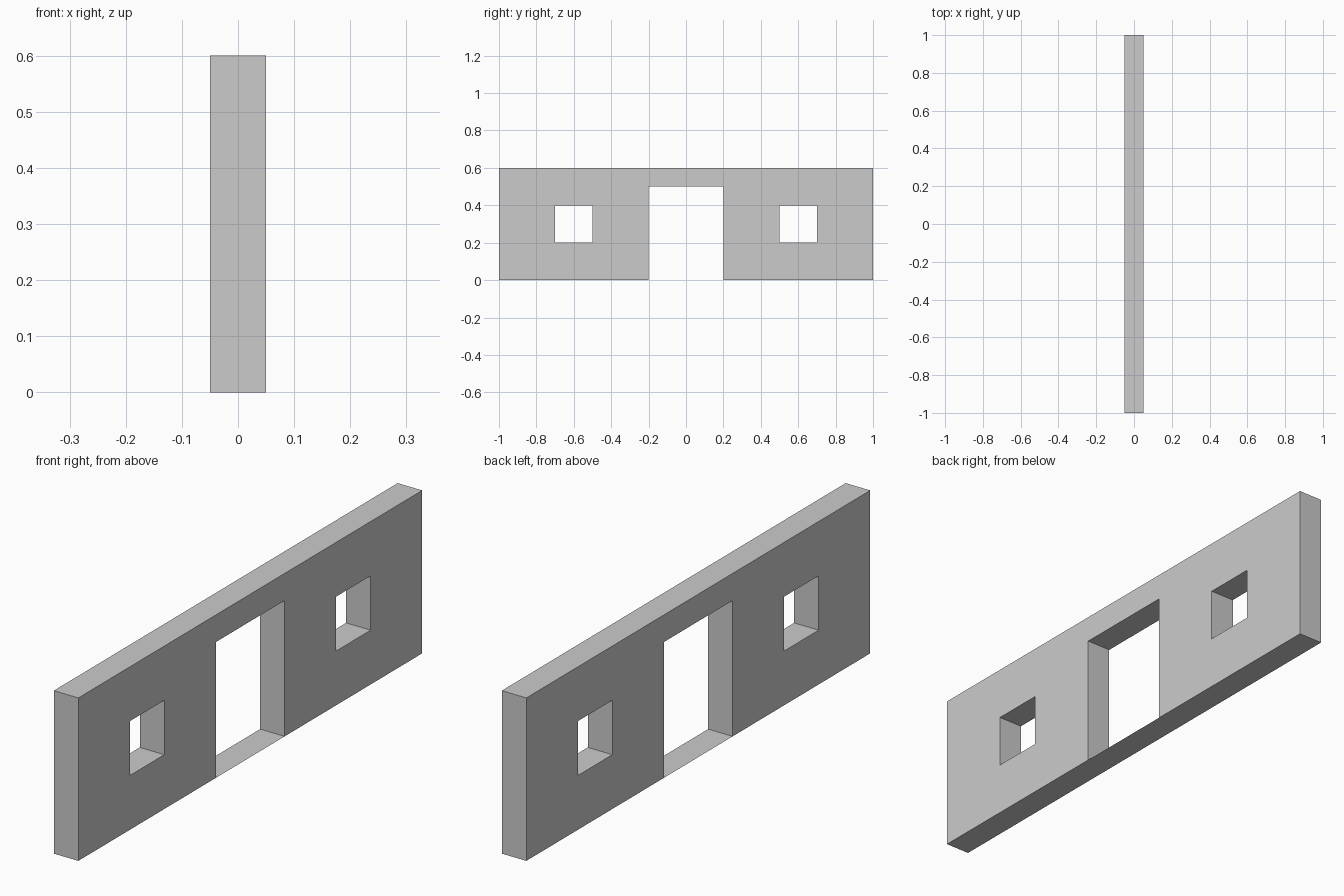
import bpy
import bmesh

if "Cube" in bpy.data.objects:
    bpy.data.objects.remove(bpy.data.objects["Cube"])

THICK = 0.1
YS = [-1, -0.7, -0.5, -0.2, 0.2, 0.5, 0.7, 1]
ZS = [0, 0.2, 0.4, 0.5, 0.6]


def is_open(y, z):
    door = abs(y) < 0.2 and z < 0.5
    window = 0.5 < abs(y) < 0.7 and 0.2 < z < 0.4
    return door or window


def add_object(name, bm):
    mesh = bpy.data.meshes.new(name)
    bm.to_mesh(mesh)
    bm.free()
    obj = bpy.data.objects.new(name, mesh)
    bpy.context.collection.objects.link(obj)
    return obj


# Wall: flat panel with door and window openings, thickened about its centre
bm = bmesh.new()
for y0, y1 in zip(YS, YS[1:]):
    for z0, z1 in zip(ZS, ZS[1:]):
        if not is_open((y0 + y1) / 2, (z0 + z1) / 2):
            corners = [(y0, z0), (y1, z0), (y1, z1), (y0, z1)]
            bm.faces.new([bm.verts.new((0, y, z)) for y, z in corners])
bmesh.ops.remove_doubles(bm, verts=bm.verts[:], dist=0.0001)
wall = add_object("wall", bm)
solid = wall.modifiers.new("thickness", 'SOLIDIFY')
solid.thickness = THICK
solid.offset = 0

# Threshold: paper-thin floor across the doorway, flush with the wall's base
bm = bmesh.new()
h = THICK / 2
bm.faces.new([bm.verts.new(co) for co in
              [(-h, -0.2, 0), (-h, 0.2, 0), (h, 0.2, 0), (h, -0.2, 0)]])
add_object("door_threshold", bm)
